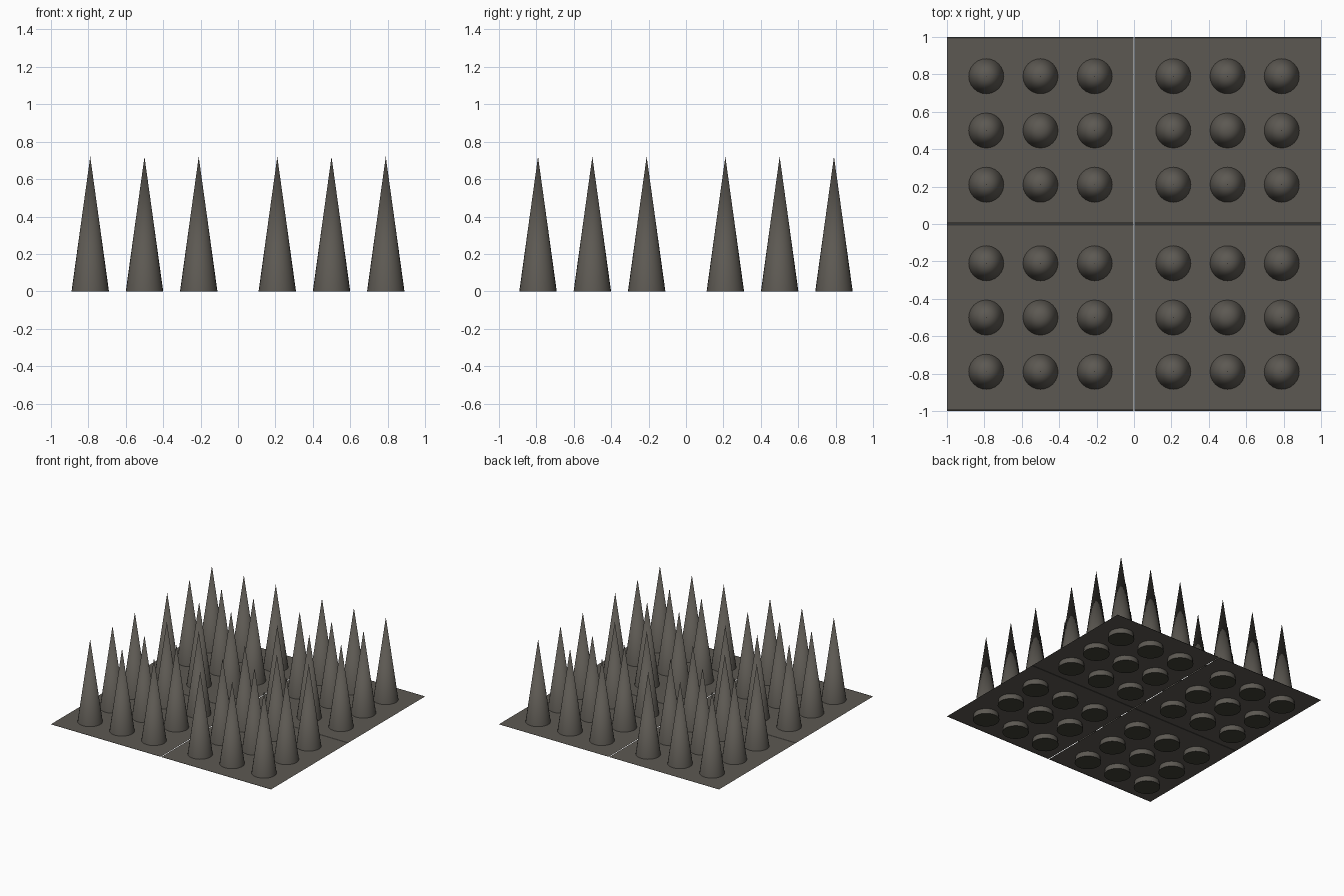
import bpy, bmesh, math

if "Cube" in bpy.data.objects:
    bpy.data.objects.remove(bpy.data.objects["Cube"])

PLATE_Z = 0.045      # the sheet sits a little above the spike feet
HEIGHT, RADIUS, SIDES = 0.72, 0.10, 24


def material(name, rgb):
    m = bpy.data.materials.new(name)
    m.diffuse_color = (*rgb, 1)
    m.use_nodes = True
    m.node_tree.nodes["Principled BSDF"].inputs["Base Color"].default_value = m.diffuse_color
    return m


iron = material("iron grey", (0.108, 0.099, 0.085))
seam = material("dark seam", (0.04, 0.037, 0.032))
foot = material("dark underside", (0.05, 0.05, 0.036))


def make_object(name, bm, mats):
    mesh = bpy.data.meshes.new(name)
    bm.to_mesh(mesh)
    bm.free()
    for m in mats:
        mesh.materials.append(m)
    ob = bpy.data.objects.new(name, mesh)
    bpy.context.collection.objects.link(ob)
    return ob


def tile_mesh(cx, cy):
    # thin square sheet with a dark band along its front and back edge
    bm = bmesh.new()
    x0, x1 = cx - 0.497, cx + 0.497
    if cx < 0:
        x0 = -1
    else:
        x1 = 1
    ys = [cy - 0.5, cy - 0.49, cy + 0.492, cy + 0.5]
    rows = [[bm.verts.new((x, y, PLATE_Z)) for x in (x0, x1)] for y in ys]
    for i in range(3):
        a, b = rows[i], rows[i + 1]
        f = bm.faces.new((a[0], a[1], b[1], b[0]))
        f.material_index = 0 if i == 1 else 1
    return bm


def spikes_mesh(cx, cy):
    # three by three pointed cones passing through the sheet
    bm = bmesh.new()
    for i in (-1, 0, 1):
        for j in (-1, 0, 1):
            x, y = cx + 0.29 * i, cy + 0.29 * j
            tip = bm.verts.new((x, y, HEIGHT))
            ring = [bm.verts.new((x + RADIUS * math.cos(t), y + RADIUS * math.sin(t), 0))
                    for t in (2 * math.pi * k / SIDES for k in range(SIDES))]
            for k in range(SIDES):
                f = bm.faces.new((ring[k], ring[(k + 1) % SIDES], tip))
                f.smooth = True
            cap = bm.faces.new(ring[::-1])
            cap.material_index = 1
            for e in cap.edges:
                e.smooth = False
    return bm


# four tiles in a two by two layout
for cx, side in ((-0.5, "left"), (0.5, "right")):
    for cy, end in ((-0.5, "front"), (0.5, "back")):
        make_object(f"base_sheet_{end}_{side}", tile_mesh(cx, cy), (iron, seam))
        make_object(f"spikes_{end}_{side}", spikes_mesh(cx, cy), (iron, foot))
